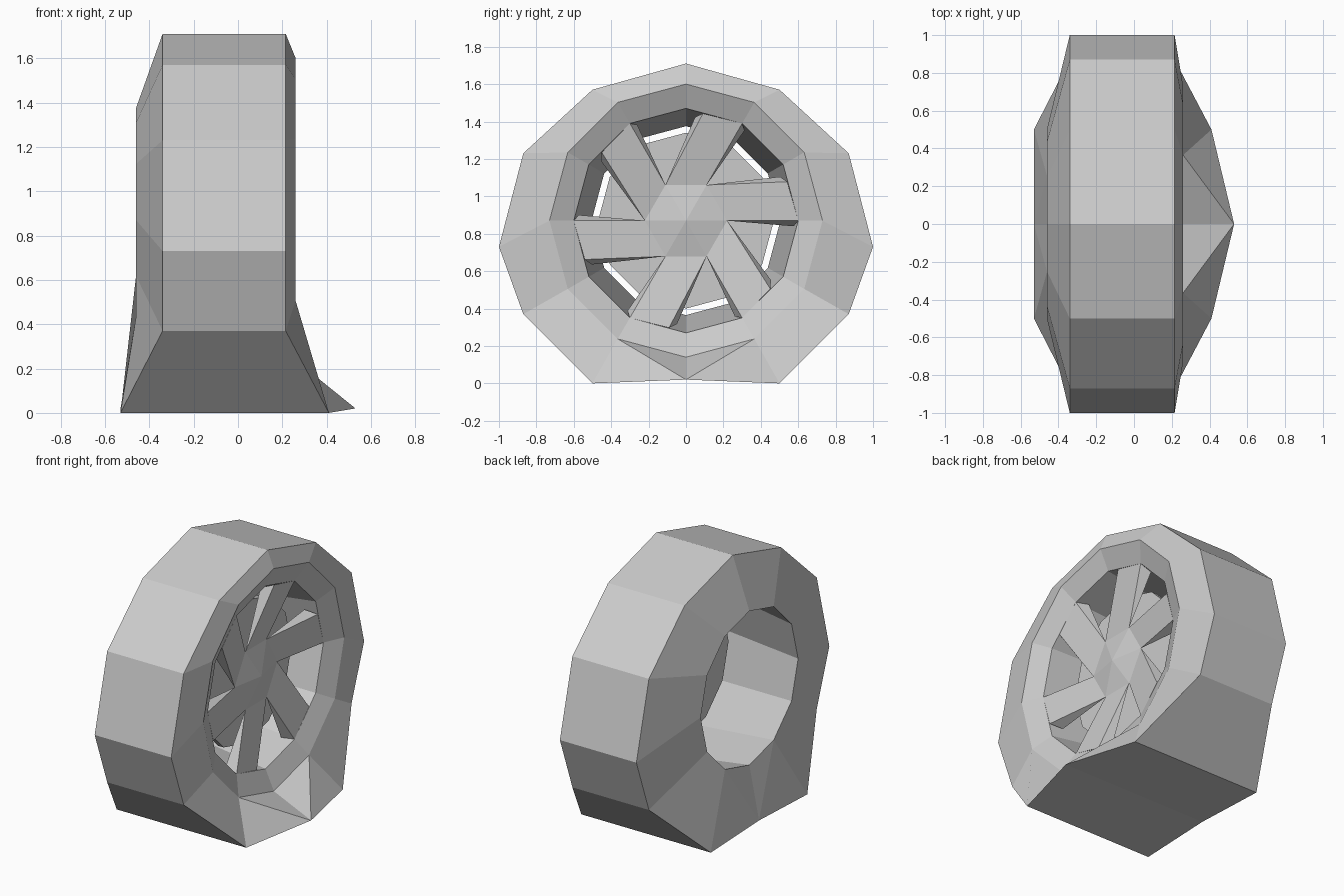
import bpy, bmesh
from math import sin, cos, radians

cube = bpy.data.objects.get("Cube")
if cube:
    bpy.data.objects.remove(cube, do_unlink=True)

HUB_Z = 0.87
grey = bpy.data.materials.new("plain_grey")
grey.use_nodes = True
grey.diffuse_color = (0.6, 0.6, 0.6, 1)
grey.node_tree.nodes["Principled BSDF"].inputs["Base Color"].default_value = (0.6, 0.6, 0.6, 1)


def finish(name, bm):
    bmesh.ops.recalc_face_normals(bm, faces=bm.faces)
    mesh = bpy.data.meshes.new(name)
    bm.to_mesh(mesh)
    bm.free()
    mesh.materials.append(grey)
    obj = bpy.data.objects.new(name, mesh)
    bpy.context.collection.objects.link(obj)
    return obj


def polar(x, r, deg):
    """Point around the axle, angle measured from +y towards +z."""
    return (x, r * cos(radians(deg)), HUB_Z + r * sin(radians(deg)))


def ring(x, r, n=12):
    """Ring of points starting at the top."""
    return [polar(x, r, 90 - k * 360 / n) for k in range(n)]


# Tyre: half outline from top to flattened base (y, z, back x, front x)
half = [(0, 1.71, -.34, .215), (.5, 1.57, -.34, .215), (.87, 1.23, -.34, .215),
        (1, .73, -.34, .215), (.87, .37, -.34, .215), (.5, 0, -.53, .41),
        (0, .02, -.53, .53)]
outline = half + [(-y, z, a, b) for y, z, a, b in half[-2:0:-1]]
loops = [ring(-.46, .505),
         [(a, y, z) for y, z, a, b in outline],
         [(b, y, z) for y, z, a, b in outline],
         ring(.26, .73),
         ring(.2, .6)]
bm = bmesh.new()
grid = [[bm.verts.new(p) for p in loop] for loop in loops]
for i, cur in enumerate(grid):
    nxt = grid[(i + 1) % len(grid)]
    for k in range(12):
        j = (k + 1) % 12
        bm.faces.new((cur[k], cur[j], nxt[j], nxt[k]))
# Creases running from the splayed foot up to the side rings
for outer, inner in ((grid[1], grid[0]), (grid[2], grid[3])):
    for k in (5, 7):
        bmesh.ops.connect_verts(bm, verts=[outer[6], inner[k]])
finish("tyre", bm)

# Spokes: six wedges that thicken towards the rim
bm = bmesh.new()
for k in range(6):
    a = 60 * k
    base = [bm.verts.new(polar(.13, .22, t)) for t in (a, a + 60)]
    front = [bm.verts.new(polar(.2, r, a + t)) for r, t in ((.6, 0), (.58, 21))]
    back = [bm.verts.new(polar(.13, r, a + t)) for r, t in ((.575, -3), (.555, 25))]
    bm.faces.new((base[0], front[0], front[1], base[1]))
    bm.faces.new((base[1], back[1], back[0], base[0]))
    bm.faces.new((front[0], back[0], back[1], front[1]))
    bm.faces.new((base[0], back[0], front[0]))
    bm.faces.new((base[1], front[1], back[1]))
finish("spokes", bm)

# Hub: shallow six-sided cone
bm = bmesh.new()
rim = [bm.verts.new(polar(.13, .22, 60 * k)) for k in range(6)]
apex = bm.verts.new(polar(.17, 0, 0))
bm.faces.new(rim)
for k in range(6):
    bm.faces.new((rim[k], rim[(k + 1) % 6], apex))
finish("hub_cap", bm)

# Disc behind the spokes
bm = bmesh.new()
a, b = [[bm.verts.new(p) for p in ring(x, .47)] for x in (.02, .06)]
bm.faces.new(a)
bm.faces.new(b)
for k in range(12):
    j = (k + 1) % 12
    bm.faces.new((a[k], a[j], b[j], b[k]))
finish("brake_disc", bm)
